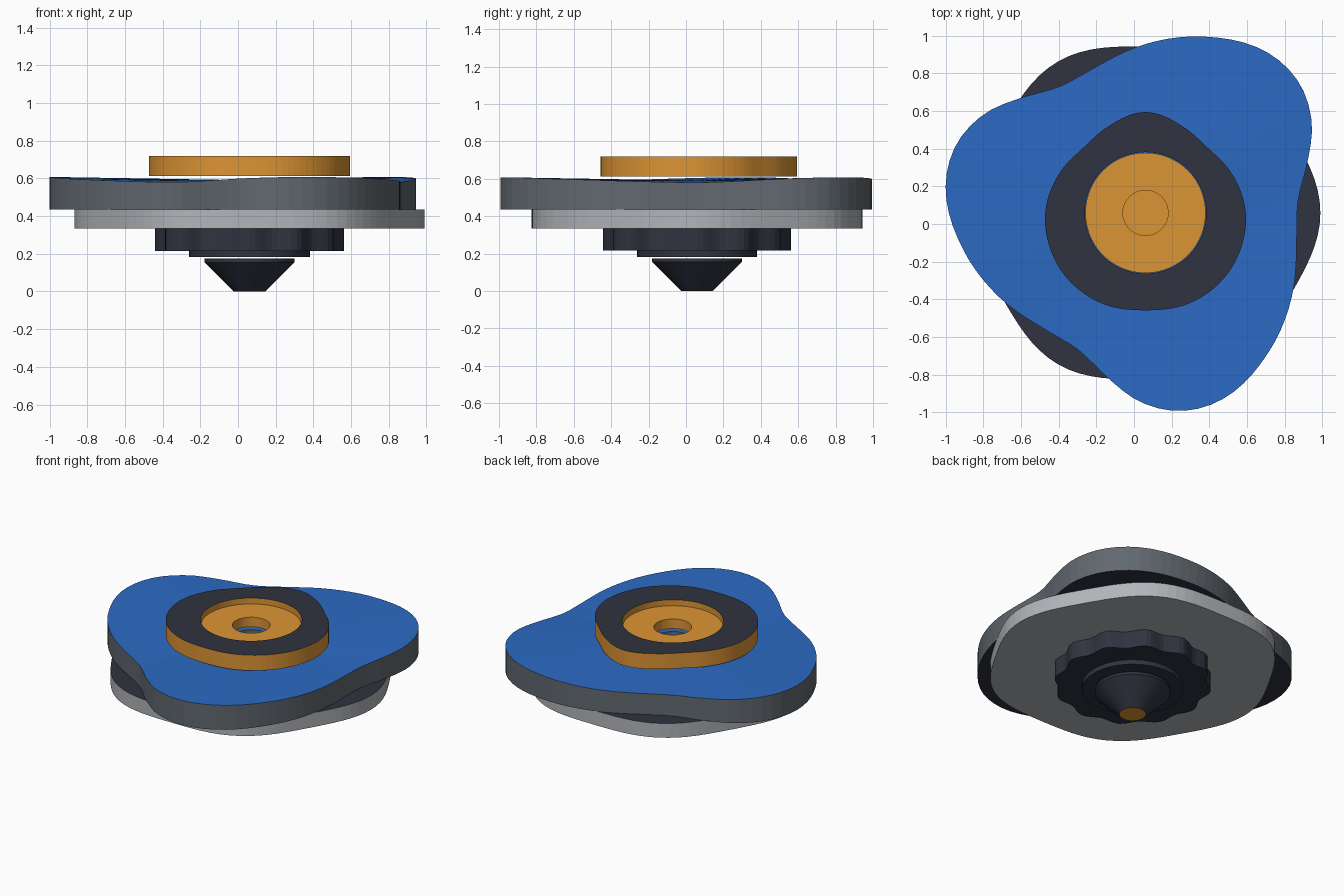
import bpy, bmesh
from math import sin, cos, tau, radians, degrees

if "Cube" in bpy.data.objects:
    bpy.data.objects.remove(bpy.data.objects["Cube"])

CX, CY, N = 0.061, 0.059, 96   # shared spin axis, outline segments


def material(name, color):
    m = bpy.data.materials.new(name)
    m.diffuse_color = (*color, 1)
    m.use_nodes = True
    m.node_tree.nodes["Principled BSDF"].inputs["Base Color"].default_value = m.diffuse_color
    return m


BLUE = material("blue", (0.025, 0.145, 0.55))
ORANGE = material("orange", (0.72, 0.30, 0.035))
DARK = material("dark", (0.03, 0.033, 0.05))
SLATE = material("slate", (0.12, 0.14, 0.16))
SILVER = material("silver", (0.45, 0.46, 0.49))


def smooth_table(points, period):
    """Periodic cubic interpolation through (degrees, radius) points."""
    n = len(points)

    def pt(i):
        a, r = points[i % n]
        return a + period * (i // n), r

    def radius(theta):
        d = (degrees(theta) - points[0][0]) % period + points[0][0]
        i = max(k for k in range(n) if points[k][0] <= d + 1e-9)
        (a0, r0), (a1, r1), (a2, r2), (a3, r3) = (pt(i + k) for k in (-1, 0, 1, 2))
        h = a2 - a1
        t = (d - a1) / h
        m1, m2 = h * (r2 - r0) / (a2 - a0), h * (r3 - r1) / (a3 - a1)
        return ((2*t**3 - 3*t**2 + 1) * r1 + (t**3 - 2*t**2 + t) * m1
                + (3*t**2 - 2*t**3) * r2 + (t**3 - t**2) * m2)
    return radius


def loft(name, loops, mats, slots, closed=True):
    """Skin loops of (radius, height); each may be a number or a function of angle."""
    bm = bmesh.new()
    rings = []
    for r, z in loops:
        ring = []
        for i in range(N):
            a = tau * i / N
            rr = r(a) if callable(r) else r
            zz = z(a) if callable(z) else z
            ring.append(bm.verts.new((CX + rr * cos(a), CY + rr * sin(a), zz)))
        rings.append(ring)
    for k in range(len(rings) if closed else len(rings) - 1):
        a, b = rings[k], rings[(k + 1) % len(rings)]
        for i in range(N):
            j = (i + 1) % N
            bm.faces.new((a[i], a[j], b[j], b[i])).material_index = slots[k]
    if not closed:
        for ring in (rings[0], rings[-1]):
            bm.faces.new(ring).material_index = slots[-1]
    bmesh.ops.recalc_face_normals(bm, faces=bm.faces)
    me = bpy.data.meshes.new(name)
    bm.to_mesh(me)
    bm.free()
    for m in mats:
        me.materials.append(m)
    ob = bpy.data.objects.new(name, me)
    bpy.context.collection.objects.link(ob)
    return ob


def washer(name, outer, hole, z0, z1, side, top, bottom, z_in=None):
    """Extruded outline with a round hole: side, top, bore and underside."""
    loops = [(outer, z0), (outer, z1), (hole, z1 if z_in is None else z_in), (hole, z0)]
    return loft(name, loops, [side, top, bottom], [0, 1, 0, 2])


BORE = 0.12

# pointed tip with a flat orange end
loft("tip", [(0.085, 0), (0.24, 0.155), (0.24, 0.174)], [DARK, ORANGE], [0, 0, 1], False)

# collar and scalloped grip above it
washer("tip_collar", 0.32, BORE, 0.182, 0.215, DARK, DARK, DARK)
washer("scalloped_driver", lambda a: 0.484 + 0.018 * cos(12 * a), BORE,
       0.215, 0.335, DARK, DARK, DARK)

# heavy metal disc with a gently lobed rim
washer("metal_disc", lambda a: 0.906 + 0.022 * cos(6 * a), BORE,
       0.335, 0.435, SILVER, DARK, SILVER)

# three-bladed blue layer, rim rising toward each blade
blade = smooth_table([(0, .804), (8, .828), (18, .906), (29, 1.008), (41, 1.070),
                      (54, 1.066), (72, .984), (90, .896), (107, .823)], 120)
washer("blade_layer", blade, BORE, 0.435, lambda a: 0.58 + 0.1 * (blade(a) - 0.8),
       SLATE, BLUE, DARK, 0.592)

# rounded triangular cap ring, mirrored left to right
half = [(-90, .517), (-65, .533), (-45, .541), (-28, .542), (0, .532),
        (27, .500), (46, .478), (65, .497), (90, .535)]
cap = smooth_table(half + [(180 - a, r) for a, r in half[-2:0:-1]], 360)
washer("cap_ring", cap, 0.322, 0.612, 0.72, ORANGE, DARK, DARK)

# recessed centre plug with a bore
washer("centre_plug", 0.319, BORE, 0.612, 0.68, ORANGE, ORANGE, ORANGE)
